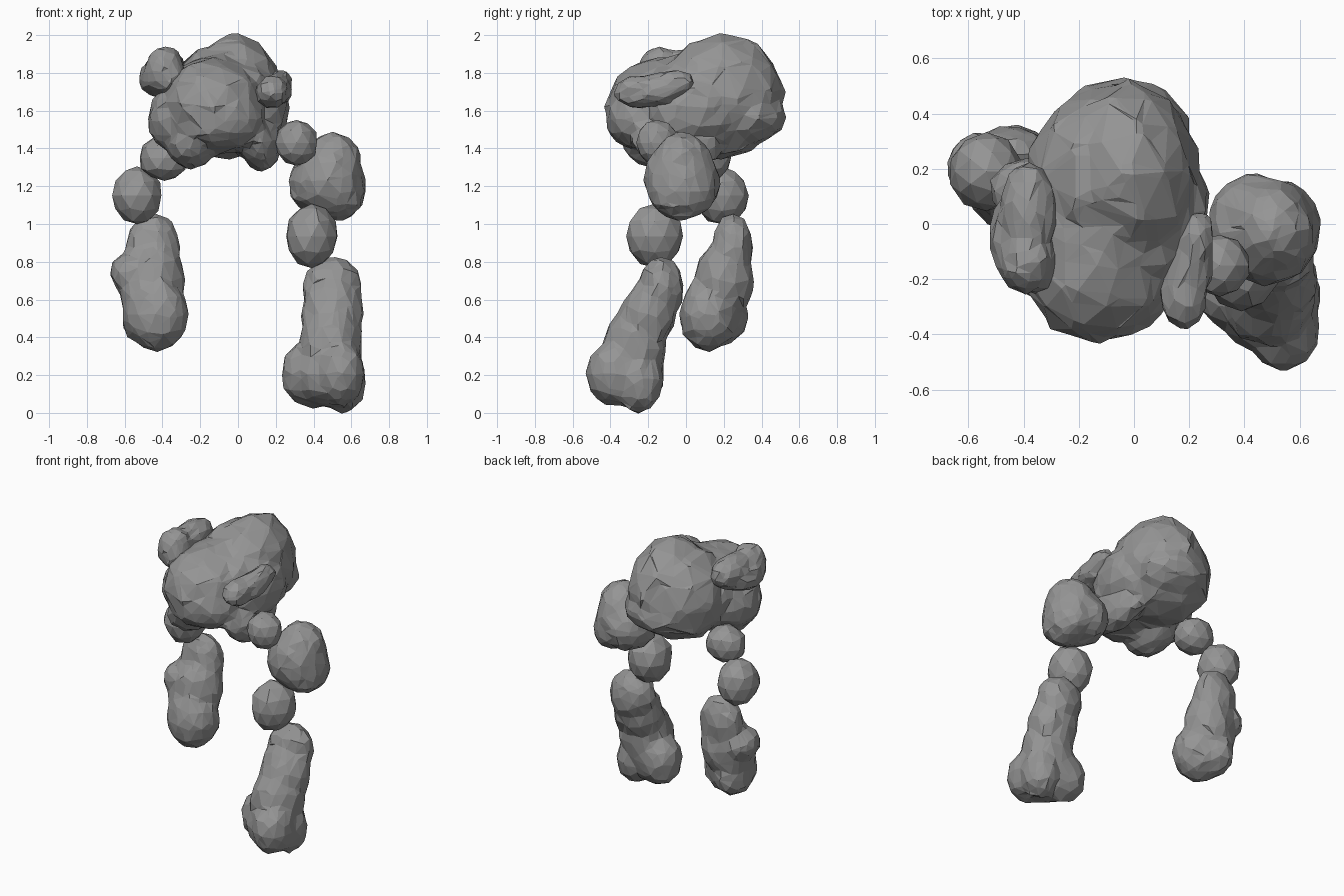
import bpy, bmesh, random
from mathutils import Vector, Euler

random.seed(7)
stone = bpy.data.materials.new("grey_stone")
stone.diffuse_color = (0.3, 0.3, 0.3, 1)


def rock(name, lumps, ratio=None, rough=0.006, jitter=0.04):
    """Craggy boulder: jittered ellipsoids (centre, radii, rotation) fused and thinned to facets."""
    bm = bmesh.new()
    for centre, radii, *rot in lumps:
        turn = Euler(rot[0] if rot else (0, 0, 0)).to_matrix()
        ball = bmesh.ops.create_icosphere(bm, subdivisions=2, radius=1)
        for v in ball["verts"]:
            unit = v.co * (1.025 + random.uniform(-jitter, jitter))
            v.co = Vector(centre) + turn @ Vector([u * r for u, r in zip(unit, radii)])
    mesh = bpy.data.meshes.new(name)
    bm.to_mesh(mesh)
    bm.free()
    ob = bpy.data.objects.new(name, mesh)
    bpy.context.collection.objects.link(ob)
    if ratio:
        fuse = ob.modifiers.new("fuse", "REMESH")
        fuse.mode = "VOXEL"
        fuse.voxel_size = 0.025
        soften = ob.modifiers.new("soften", "SMOOTH")
        soften.iterations = 3
        thin = ob.modifiers.new("facets", "DECIMATE")
        thin.ratio = ratio
        # Bake the fused shape, then chip its corners
        bpy.context.view_layer.update()
        baked = bpy.data.meshes.new_from_object(
            ob.evaluated_get(bpy.context.evaluated_depsgraph_get()))
        ob.modifiers.clear()
        ob.data = baked
        for v in baked.vertices:
            v.co += Vector([random.uniform(-rough, rough) for _ in range(3)])
    ob.data.materials.clear()
    ob.data.materials.append(stone)
    ob.data.shade_flat()
    return ob


# Torso: tall back dome, round front, jaw, cheeks and underside lobes
rock("torso", [
    ((-0.07, 0.17, 1.65), (0.32, 0.34, 0.31)),
    ((-0.02, 0.19, 1.70), (0.25, 0.32, 0.305)),
    ((-0.10, 0.00, 1.65), (0.31, 0.28, 0.25)),
    ((-0.13, -0.14, 1.62), (0.28, 0.28, 0.26)),
    ((-0.09, -0.22, 1.55), (0.24, 0.205, 0.17)),
    ((-0.31, -0.08, 1.56), (0.17, 0.20, 0.19)),
    ((-0.25, -0.13, 1.43), (0.13, 0.21, 0.14)),
    ((0.12, -0.04, 1.43), (0.11, 0.24, 0.155)),
    ((0.11, 0.05, 1.62), (0.16, 0.26, 0.20)),
    ((-0.04, 0.32, 1.57), (0.25, 0.21, 0.155)),
    ((-0.06, 0.15, 1.48), (0.24, 0.22, 0.12)),
], 0.10, rough=0.006)

# Side lumps on the head
rock("left_ear", [
    ((-0.38, 0.04, 1.82), (0.105, 0.19, 0.11)),
    ((-0.39, -0.13, 1.81), (0.11, 0.13, 0.13)),
    ((-0.43, -0.05, 1.77), (0.095, 0.17, 0.10)),
    ((-0.36, -0.12, 1.77), (0.09, 0.14, 0.09)),
], 0.2)
rock("right_ear", [
    ((0.18, -0.24, 1.70), (0.09, 0.145, 0.09)),
    ((0.205, -0.14, 1.71), (0.085, 0.15, 0.09)),
    ((0.225, -0.08, 1.74), (0.065, 0.14, 0.075), (0.15, 0, -0.12)),
], 0.22)

# Right arm, from the neck pebble down to the fist
rock("right_neck_pebble", [((0.31, -0.15, 1.43), (0.11, 0.11, 0.12))])
rock("right_shoulder", [
    ((0.43, 0.00, 1.22), (0.165, 0.19, 0.17)),
    ((0.50, -0.02, 1.32), (0.155, 0.16, 0.165)),
    ((0.54, -0.02, 1.18), (0.14, 0.18, 0.165)),
    ((0.48, -0.03, 1.24), (0.19, 0.20, 0.20)),
], 0.13)
rock("right_elbow", [((0.39, -0.165, 0.935), (0.135, 0.15, 0.165))])
rock("right_forearm", [
    ((0.50, -0.13, 0.66), (0.16, 0.12, 0.17)),
    ((0.50, -0.20, 0.52), (0.165, 0.15, 0.23), (-0.3, 0, 0)),
    ((0.49, -0.27, 0.34), (0.175, 0.17, 0.22)),
    ((0.39, -0.25, 0.21), (0.165, 0.14, 0.18)),
    ((0.54, -0.38, 0.21), (0.13, 0.15, 0.17)),
    ((0.56, -0.25, 0.17), (0.12, 0.13, 0.17)),
    ((0.47, -0.30, 0.20), (0.16, 0.17, 0.17)),
], 0.12)

# Left arm, shorter and set further back
rock("left_neck_pebble", [((-0.39, 0.12, 1.35), (0.13, 0.12, 0.12))])
rock("left_elbow", [((-0.535, 0.19, 1.15), (0.13, 0.14, 0.15))])
rock("left_forearm", [
    ((-0.45, 0.25, 0.87), (0.15, 0.11, 0.19)),
    ((-0.44, 0.20, 0.70), (0.155, 0.16, 0.21)),
    ((-0.57, 0.20, 0.74), (0.11, 0.13, 0.11)),
    ((-0.50, 0.18, 0.63), (0.13, 0.15, 0.15)),
    ((-0.43, 0.12, 0.52), (0.17, 0.16, 0.195)),
    ((-0.49, 0.18, 0.51), (0.13, 0.15, 0.15)),
], 0.13)
